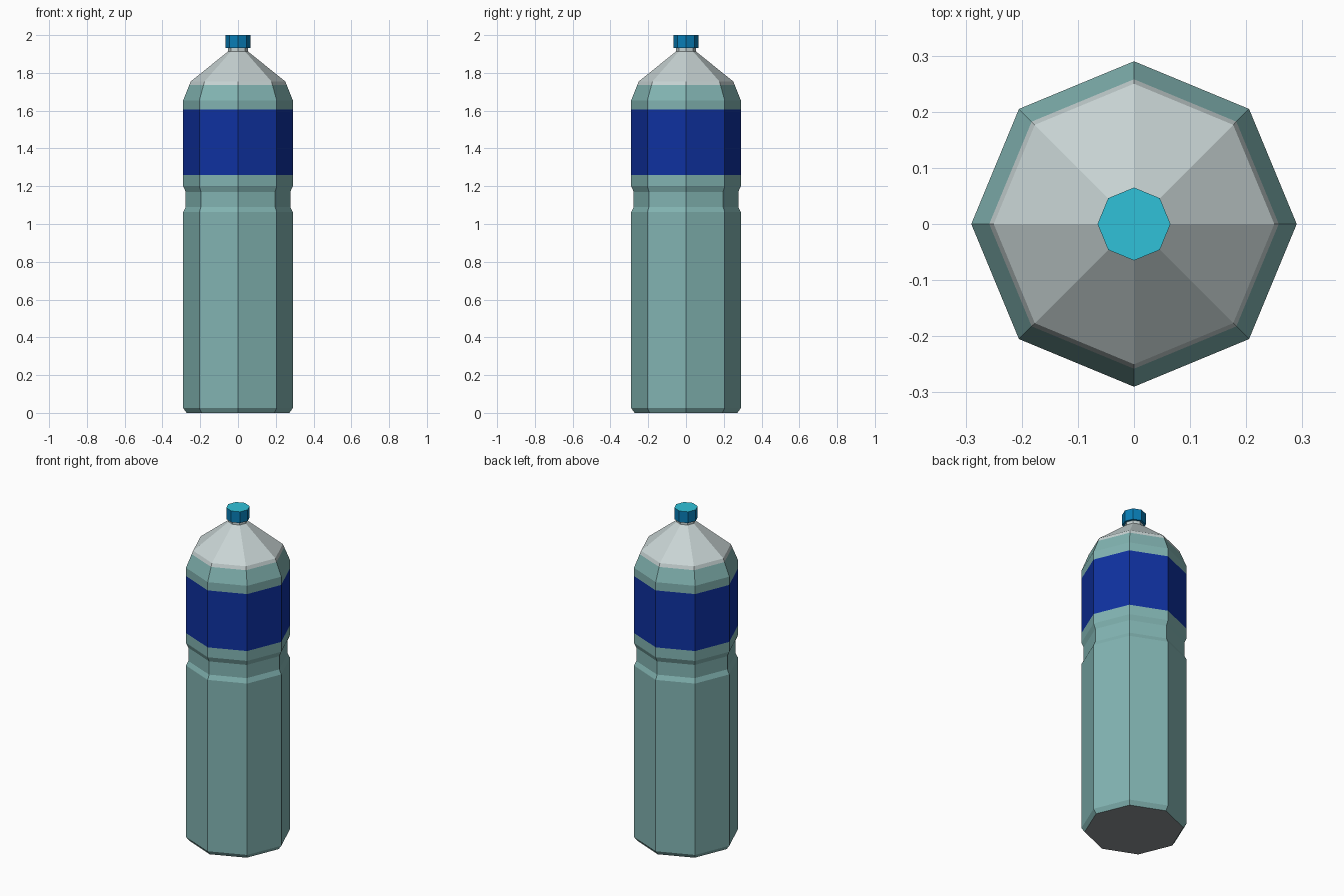
import bpy, bmesh, math

if "Cube" in bpy.data.objects:
    bpy.data.objects.remove(bpy.data.objects["Cube"])

SIDES = 8


def material(name, rgb):
    """Flat colour from sRGB 0-255 values."""
    lin = [(c / 255 / 12.92) if c <= 10 else ((c / 255 + 0.055) / 1.055) ** 2.4 for c in rgb]
    m = bpy.data.materials.new(name)
    m.diffuse_color = (*lin, 1)
    m.use_nodes = True
    m.node_tree.nodes["Principled BSDF"].inputs["Base Color"].default_value = m.diffuse_color
    return m


def lathe(name, profile, mats, rule):
    """Closed octagonal solid from (radius, z) rings; rule(centre, normal) picks the material."""
    bm = bmesh.new()
    rings = []
    for r, z in profile:
        rings.append([bm.verts.new((r * math.cos(2 * math.pi * i / SIDES),
                                    r * math.sin(2 * math.pi * i / SIDES), z))
                      for i in range(SIDES)])
    for a, b in zip(rings, rings[1:]):
        for i in range(SIDES):
            j = (i + 1) % SIDES
            bm.faces.new((a[i], a[j], b[j], b[i]))
    bm.faces.new(rings[0][::-1])
    bm.faces.new(rings[-1])
    bm.normal_update()
    for f in bm.faces:
        f.material_index = rule(f.calc_center_median(), f.normal)
    me = bpy.data.meshes.new(name)
    bm.to_mesh(me)
    bm.free()
    for m in mats:
        me.materials.append(m)
    ob = bpy.data.objects.new(name, me)
    bpy.context.collection.objects.link(ob)
    return ob


water = material("water_teal", (130, 180, 178))
clear = material("clear_grey", (200, 212, 212))
label = material("label_blue", (15, 49, 160))
base = material("base_grey", (142, 148, 150))
cap_side = material("cap_blue", (8, 125, 182))
cap_top = material("cap_cyan", (48, 193, 216))


# Bottle body: foot chamfer, grip groove, label band, shoulder, neck
def body_rule(c, n):
    if n.z < -0.99:
        return 3
    if c.z > 1.735:
        return 1
    return 2 if 1.26 < c.z < 1.605 else 0


lathe("bottle_body",
      [(0.272, 0), (0.29, 0.025), (0.29, 1.063), (0.277, 1.09), (0.277, 1.17),
       (0.29, 1.20), (0.29, 1.26), (0.29, 1.605), (0.29, 1.655), (0.258, 1.735),
       (0.25, 1.755), (0.052, 1.914), (0.052, 1.94)],
      [water, clear, label, base], body_rule)

# Screw cap
lathe("cap", [(0.065, 1.932), (0.065, 2.0)], [cap_side, cap_top],
      lambda c, n: 1 if n.z > 0.99 else 0)
